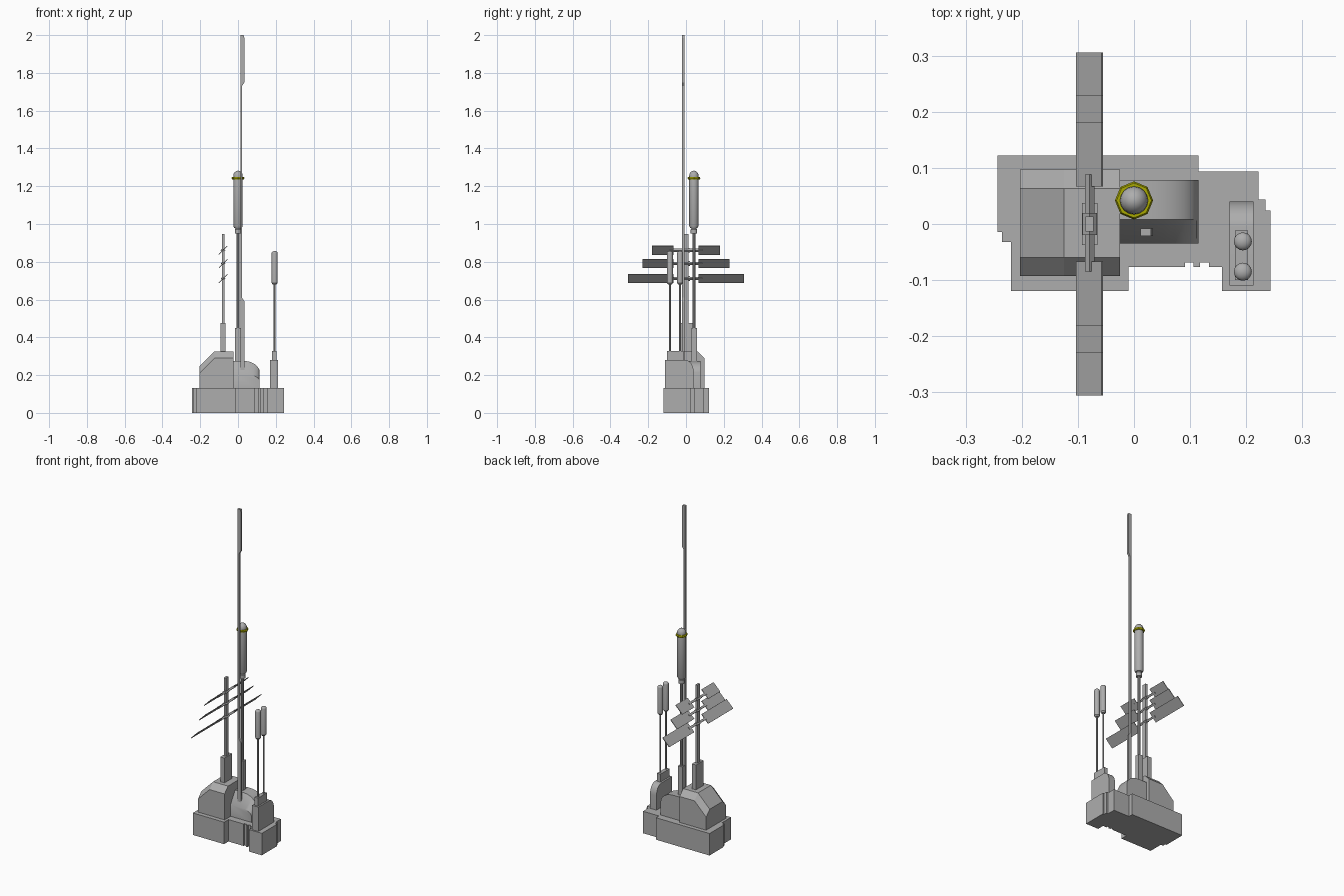
import bpy, bmesh, math
from mathutils import Matrix, Vector

if "Cube" in bpy.data.objects:
    bpy.data.objects.remove(bpy.data.objects["Cube"])


def mat(name, col):
    m = bpy.data.materials.new(name)
    m.diffuse_color = (*col, 1)
    m.use_nodes = True
    m.node_tree.nodes["Principled BSDF"].inputs["Base Color"].default_value = m.diffuse_color
    return m


GRAY = mat("light_gray", (0.42, 0.42, 0.42))
YELLOW = mat("yellow", (0.40, 0.40, 0.0))


def finish(name, bm, material=GRAY, smooth=False):
    bmesh.ops.recalc_face_normals(bm, faces=bm.faces)
    me = bpy.data.meshes.new(name)
    bm.to_mesh(me)
    bm.free()
    me.materials.append(material)
    ob = bpy.data.objects.new(name, me)
    bpy.context.collection.objects.link(ob)
    if smooth:
        bpy.ops.object.select_all(action='DESELECT')
        ob.select_set(True)
        bpy.context.view_layer.objects.active = ob
        bpy.ops.object.shade_smooth_by_angle(angle=math.radians(35))
    return ob


def loft(name, sections, smooth=False):
    """Join equal-length rings of points and cap both ends."""
    bm = bmesh.new()
    rings = [[bm.verts.new(p) for p in s] for s in sections]
    n = len(rings[0])
    for a, b in zip(rings, rings[1:]):
        for i in range(n):
            j = (i + 1) % n
            bm.faces.new((a[i], a[j], b[j], b[i]))
    bm.faces.new(rings[0])
    bm.faces.new(rings[-1])
    return finish(name, bm, smooth=smooth)


def box(name, x0, x1, y0, y1, z0, z1):
    ring = [(x0, y0), (x1, y0), (x1, y1), (x0, y1)]
    return loft(name, [[(x, y, z) for x, y in ring] for z in (z0, z1)])


def lathe(name, x, y, profile, sides=16):
    """Turned part from (radius, z) pairs, bottom to top."""
    rings = [[(x + r * math.cos(2 * math.pi * i / sides),
               y + r * math.sin(2 * math.pi * i / sides), z) for i in range(sides)]
             for r, z in profile]
    return loft(name, rings, True)


def dome(r, z, h):
    return [(r * math.cos(math.radians(a)), z + h * math.sin(math.radians(a)))
            for a in (0, 20, 40, 60, 75, 86)]


# stepped base slab
outline = [(-.243, .122), (.115, .122), (.115, .094), (.222, .094), (.222, .044),
           (.234, .044), (.234, .024), (.243, .024), (.243, -.119), (.157, -.119),
           (.157, -.077), (.134, -.077), (.134, -.069), (.118, -.069), (.118, -.077),
           (.106, -.077), (.106, -.069), (.091, -.069), (.091, -.077), (-.01, -.077),
           (-.01, -.119), (-.219, -.119), (-.219, -.032), (-.235, -.032),
           (-.235, -.014), (-.243, -.014)]
loft("base", [[(x, y, z) for x, y in outline] for z in (0, .133)])

# large left housing, sloped on the left and along front and back edges
loft("left_housing", [[(-.203, y, .12), (-.203, y, .247 - d), (-.125, y, .325 - d),
                       (-.025, y, .325 - d), (-.025, y, .12)]
                      for y, d in ((-.093, .035), (-.06, 0), (.063, 0), (.097, .035))])

# middle housing with a rounded right shoulder and sloped front
shoulder = [(.03 + .085 * math.sin(math.radians(a)), .06 * (1 - math.cos(math.radians(a))))
            for a in range(0, 91, 15)]
loft("middle_housing", [[(-.025, y, .12), (-.025, y, top)]
                        + [(x, y, top - s * d) for x, d in shoulder] + [(.115, y, .12)]
                        for y, top, s in ((-.035, .205, .6), (.008, .275, 1), (.078, .275, 1))],
     True)

# narrow right housing with a rounded back
curve = [(-.005 + .045 * math.sin(math.radians(a)), .28 - .06 * (1 - math.cos(math.radians(a))))
         for a in range(0, 91, 15)]
side = [(-.11, .12), (-.11, .28)] + curve + [(.04, .12)]
loft("right_housing", [[(x, y, z) for y, z in side] for x in (.17, .213)], True)
box("right_mount", .180, .203, -.10, -.012, .275, .328)

# pair of short antennas
for i, y in enumerate((-.031, -.085)):
    lathe(f"short_antenna_pole_{i}", .194, y, [(.005, .32), (.005, .69)], 8)
    lathe(f"short_antenna_{i}", .194, y,
          [(.010, .68), (.016, .688)] + dome(.016, .846, .011))

# main antenna with a yellow ring
box("main_post", -.015, .014, .028, .057, .13, .45)
lathe("main_pole", 0, .042, [(.008, .44), (.008, .96)], 8)
lathe("main_collar", 0, .042, [(.017, .95), (.017, .972), (.014, .976), (.014, .985)])
lathe("main_antenna", 0, .042, [(.020, .98), (.025, .99)] + dome(.025, 1.255, .027))
bm = bmesh.new()
sec = [(.023, 1.236), (.031, 1.236), (.034, 1.243), (.031, 1.250), (.023, 1.250)]
rings = [[bm.verts.new((r * math.cos(k * math.pi / 4), .042 + r * math.sin(k * math.pi / 4), z))
          for r, z in sec] for k in range(8)]
for k in range(8):
    a, b = rings[k], rings[(k + 1) % 8]
    for i in range(5):
        j = (i + 1) % 5
        bm.faces.new((a[i], a[j], b[j], b[i]))
finish("warning_ring", bm, YELLOW)

# tall mast: wide foot, thin rod, blade at the tip
mast = [(.012, .2), (.034, .2), (.034, .59), (.021, .61), (.021, 1.73),
        (.034, 1.75), (.034, 1.985), (.030, 2.0), (.012, 2.0)]
loft("tall_mast", [[(x, y, z) for x, z in mast] for y in (-.021, -.008)])

# left mast with three tiers of tilted panels
CX = -.079
box("left_mount", CX - .014, CX + .014, -.037, .037, .32, .475)
box("left_mast", CX - .007, CX + .007, -.013, .013, .47, .948)


def tilted(name, cz, w, t, y0, y1):
    u = Vector((1, 0, 1)).normalized() * w / 2
    v = Vector((1, 0, -1)).normalized() * t / 2
    c = Vector((CX, 0, cz))
    ring = [c + u + v, c + u - v, c - u - v, c - u + v]
    loft(name, [[p + Vector((0, y, 0)) for p in ring] for y in (y0, y1)])


for i, (z, reach) in enumerate(((.711, .306), (.791, .23), (.861, .181))):
    tilted(f"rod_{i}", z, .012, .012, -.085, .088)
    tilted(f"clamp_{i}", z, .018, .018, -.02, .02)
    for s, lab in ((1, "back"), (-1, "front")):
        tilted(f"panel_{lab}_{i}", z, .064, .004, s * .067, s * reach)
